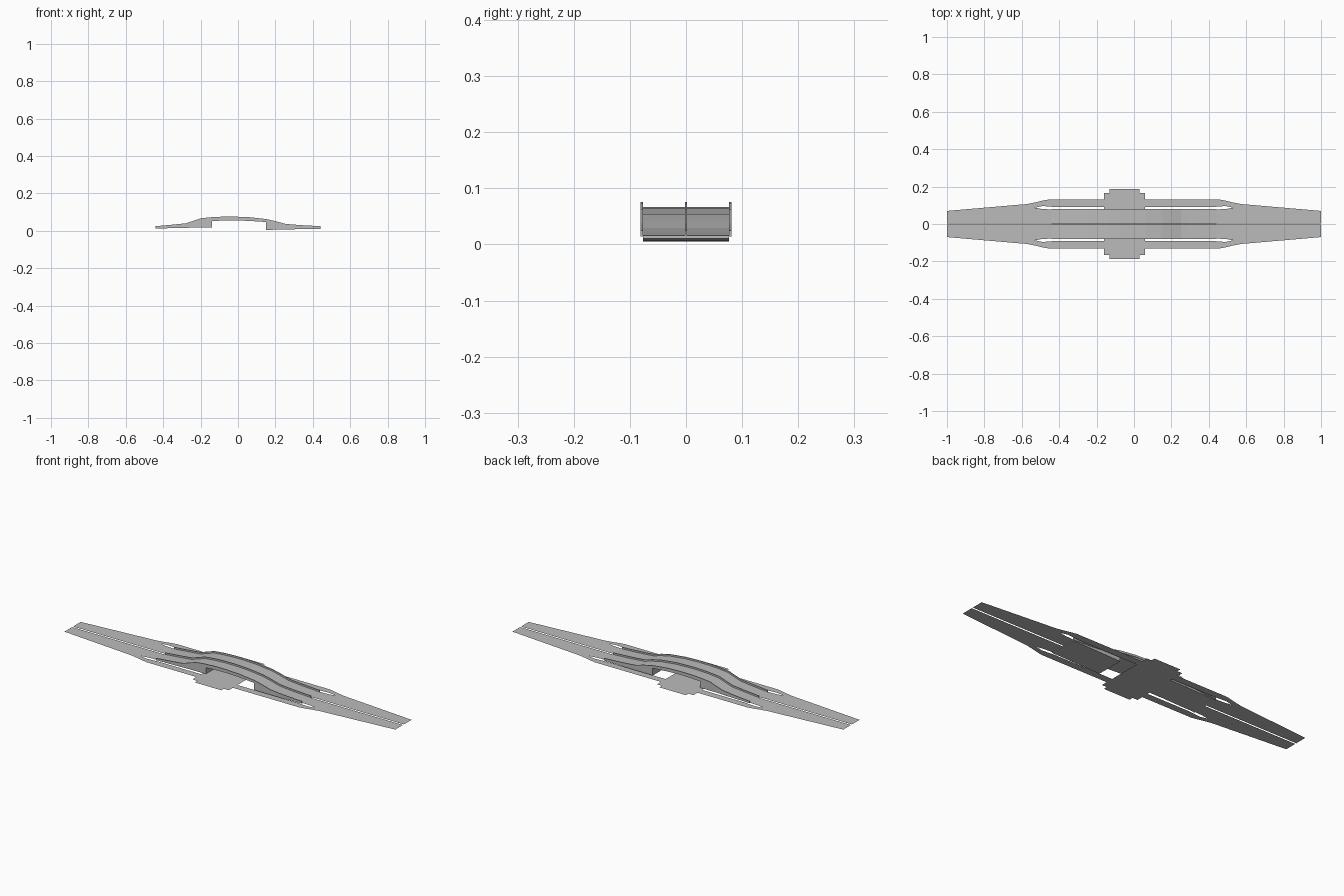
import bpy
import bmesh

cube = bpy.data.objects.get("Cube")
if cube:
    bpy.data.objects.remove(cube, do_unlink=True)

concrete = bpy.data.materials.new("concrete grey")
concrete.use_nodes = True
colour = (0.5, 0.5, 0.5, 1)
concrete.diffuse_color = colour
concrete.node_tree.nodes["Principled BSDF"].inputs["Base Color"].default_value = colour

ROAD = 0.016   # level of the flat roads
HALF = 0.44    # half length of the overpass
RAIL = 0.009   # rail height above the deck


def finish(bm, name):
    bmesh.ops.remove_doubles(bm, verts=bm.verts, dist=1e-5)
    mesh = bpy.data.meshes.new(name)
    bm.to_mesh(mesh)
    bm.free()
    mesh.materials.append(concrete)
    obj = bpy.data.objects.new(name, mesh)
    bpy.context.collection.objects.link(obj)
    return obj


def sheet(name, stations, flip=False):
    """Flat strip facing up, from (x, inner y, outer y) stations."""
    bm = bmesh.new()
    sx = -1 if flip else 1
    for sy in (1, -1):
        for (x0, a0, b0), (x1, a1, b1) in zip(stations, stations[1:]):
            pts = [(x0, a0), (x1, a1), (x1, b1), (x0, b0)]
            face = bm.faces.new([bm.verts.new((sx * x, sy * y, ROAD)) for x, y in pts])
            face.normal_update()
            if face.normal.z < 0:
                face.normal_flip()
    return finish(bm, name)


def loft(name, stations, y0, y1):
    """Solid through (x, bottom, top) stations between two y values."""
    bm = bmesh.new()
    rings = [[bm.verts.new((x, y, z)) for y, z in ((y0, lo), (y1, lo), (y1, hi), (y0, hi))]
             for x, lo, hi in stations]
    for a, b in zip(rings, rings[1:]):
        for i in range(4):
            j = (i + 1) % 4
            bm.faces.new((a[i], a[j], b[j], b[i]))
    bm.faces.new(rings[0])
    bm.faces.new(rings[-1])
    bmesh.ops.recalc_face_normals(bm, faces=bm.faces)
    return finish(bm, name)


# Flat approach roads, split by a narrow median gap, and the slip roads
for flip, side, plate_edge in ((False, "left", 0.06), (True, "right", 0.16)):
    sheet(side + "_approach_road",
          [(1, 0.004, 0.07), (0.57, 0.004, 0.107), (0.53, 0.004, 0.115)], flip)
    sheet(side + "_ramp_foot",
          [(0.53, 0.004, 0.087), (0.49, 0.004, 0.08), (HALF, 0.004, 0.078)], flip)
    sheet(side + "_slip_road",
          [(0.53, 0.087, 0.115), (0.49, 0.096, 0.125), (0.46, 0.094, 0.13),
           (0.42, 0.09, 0.13), (plate_edge, 0.09, 0.13)], flip)

# Stepped crossing road passing under the span
sheet("crossing_road", [(-0.16, 0, 0.165), (-0.13, 0, 0.165)])
sheet("crossing_road_middle", [(-0.13, 0, 0.187), (0.03, 0, 0.187)])
sheet("crossing_road_edge", [(0.03, 0, 0.165), (0.06, 0, 0.165)])

# Overpass body: x, underside, deck
body = [(-HALF, 0.013, 0.016), (-0.36, 0.014, 0.023), (-0.28, 0.016, 0.031),
        (-0.24, 0.017, 0.044), (-0.20, 0.017, 0.058), (-0.14, 0.018, 0.064),
        (-0.14, 0.052, 0.064), (-0.08, 0.055, 0.067), (-0.02, 0.056, 0.067),
        (0.06, 0.053, 0.064), (0.15, 0.047, 0.054), (0.15, 0.005, 0.054),
        (0.20, 0.006, 0.043), (0.25, 0.007, 0.029), (0.29, 0.008, 0.025),
        (0.36, 0.010, 0.020), (HALF, 0.011, 0.016)]
loft("overpass_deck", body, -0.077, 0.077)

# Rails along both sides and the middle
rails = [(x, deck - 0.002, deck + RAIL) for x, low, deck in body]
for name, y in (("front_rail", -0.0785), ("middle_rail", 0), ("back_rail", 0.0785)):
    loft(name, rails, y - 0.0022, y + 0.0022)
